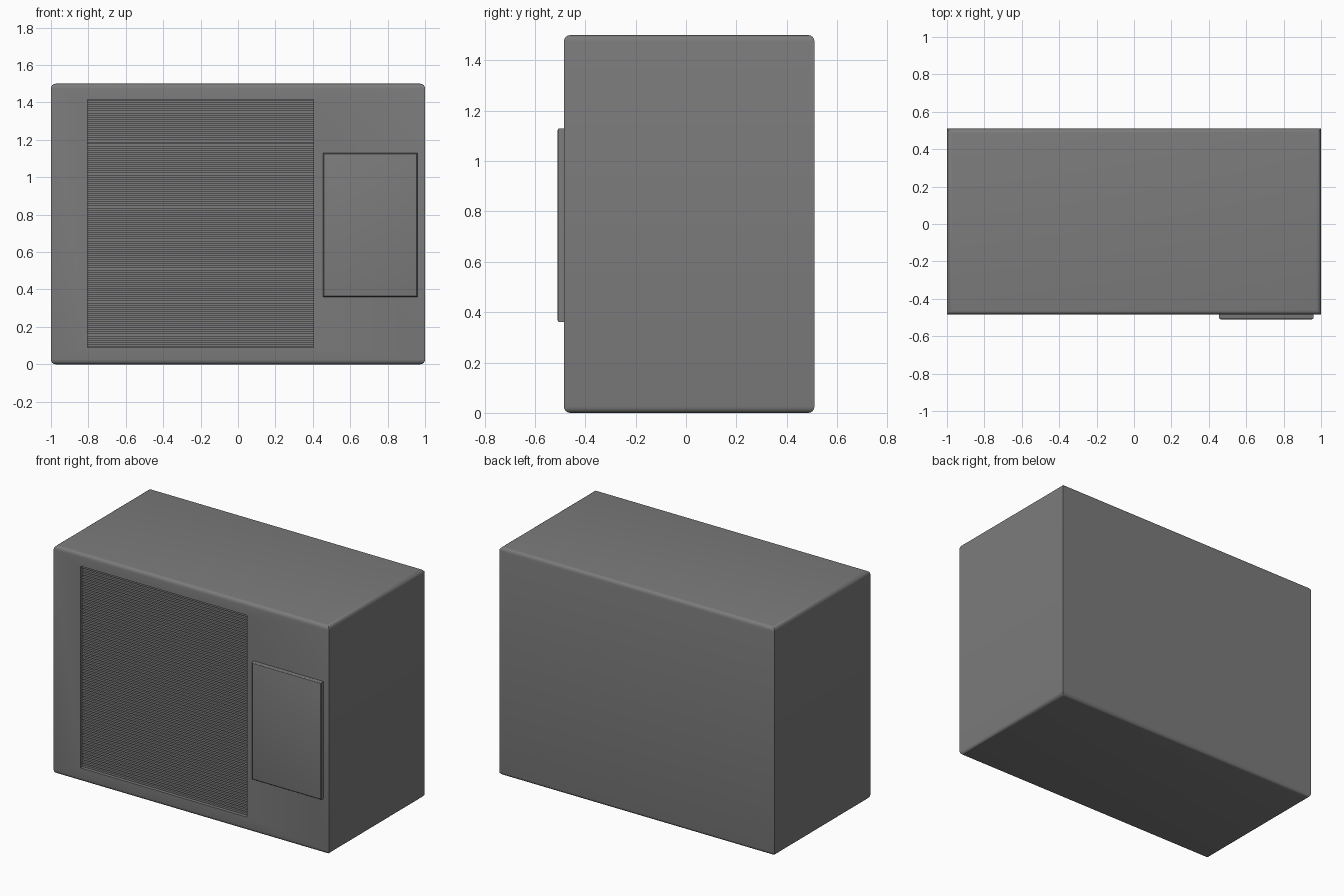
import bpy, bmesh
from mathutils import Vector

cube = bpy.data.objects.get("Cube")
if cube:
    bpy.data.objects.remove(cube, do_unlink=True)

grey = bpy.data.materials.new("casing grey")
grey.use_nodes = True
COLOUR = (0.2, 0.2, 0.2, 1)
grey.diffuse_color = COLOUR
grey.node_tree.nodes["Principled BSDF"].inputs["Base Color"].default_value = COLOUR


def add_box(bm, low, high):
    """Add an axis-aligned box between two corners."""
    verts = bmesh.ops.create_cube(bm, size=1)["verts"]
    low, high = Vector(low), Vector(high)
    for v in verts:
        v.co = (low + high) / 2 + v.co * (high - low)
    return verts


def finish(bm, name):
    mesh = bpy.data.meshes.new(name)
    bmesh.ops.recalc_face_normals(bm, faces=bm.faces)
    bm.to_mesh(mesh)
    bm.free()
    mesh.materials.append(grey)
    obj = bpy.data.objects.new(name, mesh)
    bpy.context.collection.objects.link(obj)
    bpy.ops.object.select_all(action="DESELECT")
    obj.select_set(True)
    bpy.context.view_layer.objects.active = obj
    bpy.ops.object.shade_smooth_by_angle(angle=0.5)
    return obj


FRONT, BACK, HEIGHT = -0.485, 0.51, 1.5
LEFT, RIGHT, BOTTOM, TOP = -0.805, 0.405, 0.09, 1.415
DEPTH = 0.04

# Casing with a grille recess sunk into the front
bm = bmesh.new()
add_box(bm, (-1, FRONT, 0), (1, BACK, HEIGHT))
rim = [e for e in bm.edges if abs(e.verts[0].co.z - e.verts[1].co.z) < 0.01]
front = min(bm.faces, key=lambda f: f.calc_center_median().y)
bmesh.ops.inset_individual(bm, faces=[front], thickness=0.1)
for v in front.verts:
    v.co.x = LEFT if v.co.x < 0 else RIGHT
    v.co.z = BOTTOM if v.co.z < HEIGHT / 2 else TOP
back_wall = bmesh.ops.extrude_discrete_faces(bm, faces=[front])["faces"][0]
for v in back_wall.verts:
    v.co.y += DEPTH
# Round the top and bottom rims, leaving the upright corners crisp
bmesh.ops.bevel(bm, geom=rim, offset=0.025, segments=4, profile=0.5,
                affect="EDGES", clamp_overlap=True)
finish(bm, "casing")

# Horizontal grille slats
bm = bmesh.new()
COUNT = 60
pitch = (TOP - BOTTOM) / COUNT
for i in range(COUNT):
    z = BOTTOM + (i + 0.5) * pitch
    add_box(bm, (LEFT, FRONT + 0.015, z - pitch * 0.3),
            (RIGHT, FRONT + DEPTH + 0.005, z + pitch * 0.3))
finish(bm, "grille_slats")

# Service panel with softened front edges
bm = bmesh.new()
add_box(bm, (0.455, -0.51, 0.36), (0.96, FRONT + 0.01, 1.13))
edges = [e for e in bm.edges if all(v.co.y < -0.5 for v in e.verts)]
bmesh.ops.bevel(bm, geom=edges, offset=0.01, segments=3, profile=0.5, affect="EDGES")
finish(bm, "service_panel")
